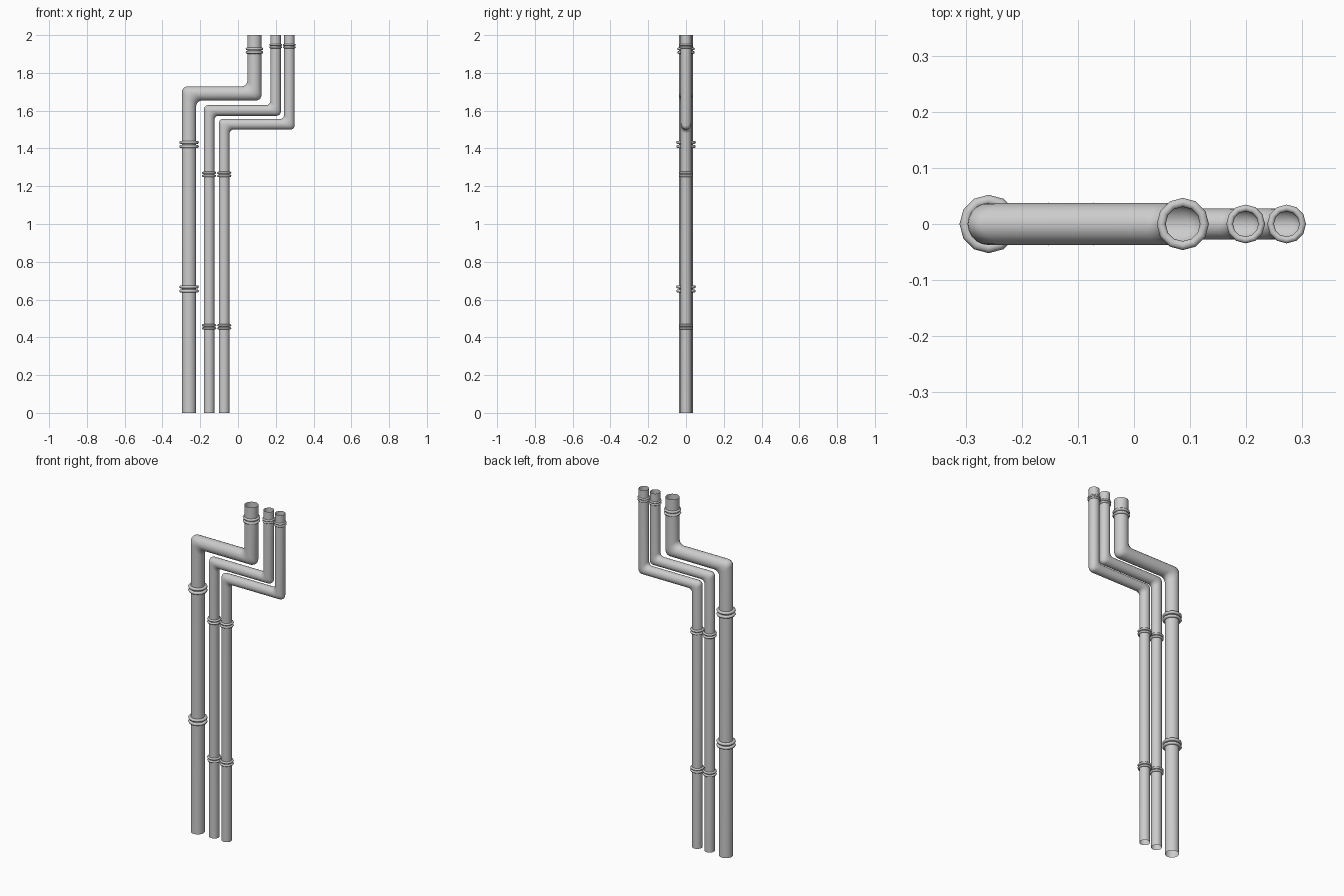
import bpy, bmesh
from math import sin, cos, pi

if "Cube" in bpy.data.objects:
    bpy.data.objects.remove(bpy.data.objects["Cube"])

SIDES = 20
BEND = 5


def fillet(p, din, dout, r):
    """Quarter-arc points rounding corner p between two perpendicular directions."""
    pts = []
    for i in range(BEND + 1):
        t = i / BEND * pi / 2
        a, b = r * (1 - sin(t)), r * (1 - cos(t))
        pts.append((p[0] - din[0] * a + dout[0] * b,
                    p[1] - din[1] * a + dout[1] * b))
    return pts


def pipe(name, x0, x1, zh, radius, r):
    """Open tube: up, sideways, up, with tight rounded mitre corners."""
    bm = bmesh.new()
    rows = []
    for s in range(SIDES):
        a = 2 * pi * s / SIDES
        u, y = radius * cos(a), radius * sin(a)
        path = [(x0 + u, 0)]
        path += fillet((x0 + u, zh - u), (0, 1), (1, 0), r)
        path += fillet((x1 + u, zh - u), (1, 0), (0, 1), r)
        path.append((x1 + u, 2))
        rows.append([bm.verts.new((x, y, z)) for x, z in path])
    for s in range(SIDES):
        p, q = rows[s], rows[(s + 1) % SIDES]
        for i in range(len(p) - 1):
            bm.faces.new((p[i], q[i], q[i + 1], p[i + 1]))
    finish(bm, name, 40)


def collar(name, x, z, outer, minor, gap):
    """Pair of stacked clamp rings."""
    bm = bmesh.new()
    n, m = 12, 8
    for dz in (-gap, gap):
        rings = []
        for s in range(n):
            a = 2 * pi * s / n
            ring = []
            for k in range(m):
                b = 2 * pi * k / m
                rad = outer - minor + minor * cos(b)
                ring.append(bm.verts.new((x + rad * cos(a), rad * sin(a),
                                          z + dz + minor * 0.9 * sin(b))))
            rings.append(ring)
        for s in range(n):
            p, q = rings[s], rings[(s + 1) % n]
            for k in range(m):
                j = (k + 1) % m
                bm.faces.new((p[k], q[k], q[j], p[j]))
    finish(bm, name, 50)


def finish(bm, name, angle):
    me = bpy.data.meshes.new(name)
    bm.to_mesh(me)
    bm.free()
    ob = bpy.data.objects.new(name, me)
    bpy.context.collection.objects.link(ob)
    bpy.ops.object.select_all(action='DESELECT')
    ob.select_set(True)
    bpy.context.view_layer.objects.active = ob
    bpy.ops.object.shade_smooth_by_angle(angle=angle * pi / 180)


# Wide pipe with three collars
pipe("wide_pipe", -0.259, 0.087, 1.691, 0.0375, 0.03)
collar("wide_collar_low", -0.259, 0.656, 0.052, 0.0095, 0.011)
collar("wide_collar_mid", -0.259, 1.421, 0.052, 0.0095, 0.011)
collar("wide_collar_top", 0.087, 1.918, 0.0465, 0.008, 0.0095)

# Two narrow pipes with three collars each
for label, x0, x1, zh in (("middle", -0.153, 0.199, 1.601),
                          ("right", -0.073, 0.272, 1.528)):
    pipe(label + "_pipe", x0, x1, zh, 0.028, 0.022)
    collar(label + "_collar_low", x0, 0.456, 0.038, 0.007, 0.008)
    collar(label + "_collar_mid", x0, 1.263, 0.038, 0.007, 0.008)
    collar(label + "_collar_top", x1, 1.942, 0.0345, 0.006, 0.0065)
